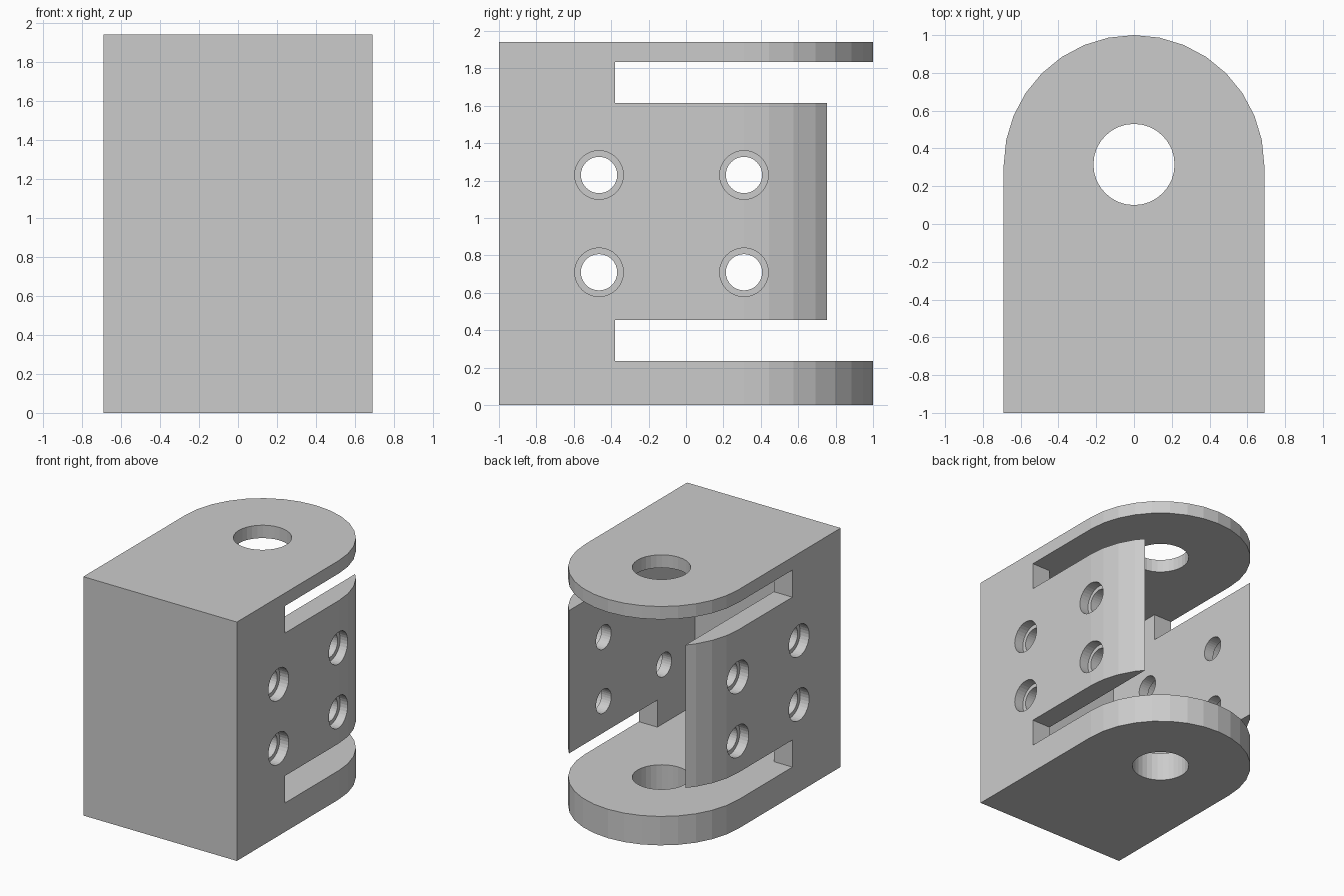
import bpy
import bmesh
from math import cos, sin, pi
from mathutils import Matrix, Vector

default = bpy.data.objects.get("Cube")
if default:
    bpy.data.objects.remove(default, do_unlink=True)

# Main dimensions
HALF_W, HEIGHT, ARC_Y = 0.69, 1.94, 0.31
FLOOR, CEILING = 0.235, 1.835
INNER_W, SLOT_H = 0.523, 0.22

grey = bpy.data.materials.new("light grey")
grey.use_nodes = True
colour = (0.6, 0.6, 0.6, 1)
grey.diffuse_color = colour
grey.node_tree.nodes["Principled BSDF"].inputs["Base Color"].default_value = colour


def make_object(name, bm):
    bmesh.ops.recalc_face_normals(bm, faces=bm.faces)
    mesh = bpy.data.meshes.new(name)
    bm.to_mesh(mesh)
    bm.free()
    mesh.materials.append(grey)
    obj = bpy.data.objects.new(name, mesh)
    bpy.context.collection.objects.link(obj)
    return obj


def box(name, low, high):
    low, high = Vector(low), Vector(high)
    bm = bmesh.new()
    matrix = Matrix.Translation((low + high) / 2) @ Matrix.Diagonal((*(high - low), 1))
    bmesh.ops.create_cube(bm, size=1, matrix=matrix)
    return make_object(name, bm)


def cylinder(name, centre, radius, depth, axis):
    bm = bmesh.new()
    turn = Matrix.Rotation(pi / 2, 4, "Y") if axis == "X" else Matrix()
    bmesh.ops.create_cone(bm, cap_ends=True, segments=32, radius1=radius, radius2=radius,
                          depth=depth, matrix=Matrix.Translation(centre) @ turn)
    return make_object(name, bm)


# Housing: flat front, half-round back, extruded upward
bm = bmesh.new()
profile = [(-HALF_W, -1), (HALF_W, -1)]
profile += [(HALF_W * cos(i * pi / 16), ARC_Y + HALF_W * sin(i * pi / 16)) for i in range(17)]
base = bm.faces.new([bm.verts.new((x, y, 0)) for x, y in profile])
grown = bmesh.ops.extrude_face_region(bm, geom=[base])["geom"]
bmesh.ops.translate(bm, vec=(0, 0, HEIGHT),
                    verts=[v for v in grown if isinstance(v, bmesh.types.BMVert)])
housing = make_object("hinge_housing", bm)

# Inner cavity, open at the back
cutters = [box("cavity_cutter", (-INNER_W, -0.864, FLOOR), (INNER_W, 1.5, CEILING))]

# Side slots below and above the walls
for z in (FLOOR, CEILING - SLOT_H):
    cutters.append(box("slot_cutter", (-1, -0.38, z), (1, 1.5, z + SLOT_H)))

# Pin hole through both plates
cutters.append(cylinder("pin_hole_cutter", (0, 0.315, HEIGHT / 2), 0.215, 3, "Z"))

# Screw holes with counterbores on the outer sides
for y in (-0.465, 0.31):
    for z in (0.71, 1.23):
        cutters.append(cylinder("screw_hole_cutter", (0, y, z), 0.097, 3, "X"))
        for side in (-1, 1):
            cutters.append(cylinder("counterbore_cutter", (side * HALF_W, y, z), 0.13, 0.16, "X"))

# Cut everything, then remove the cutters
bpy.context.view_layer.objects.active = housing
for cutter in cutters:
    cutter.hide_render = True
    cut = housing.modifiers.new(cutter.name, "BOOLEAN")
    cut.operation = "DIFFERENCE"
    cut.solver = "EXACT"
    cut.object = cutter
    bpy.ops.object.modifier_apply(modifier=cut.name)
    bpy.data.objects.remove(cutter, do_unlink=True)
